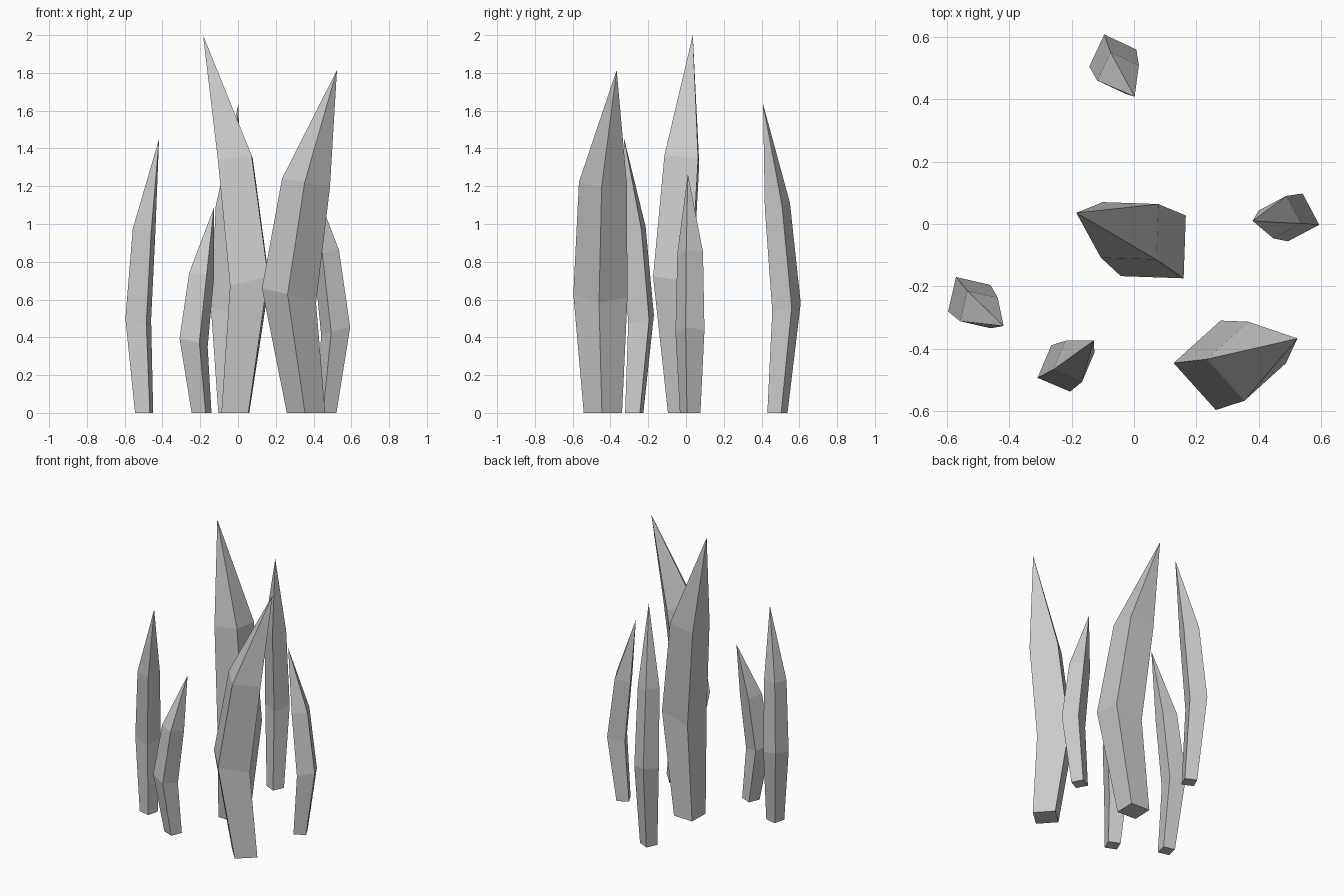
import bpy
import bmesh
from math import cos, sin, radians
from mathutils import Vector

if "Cube" in bpy.data.objects:
    bpy.data.objects.remove(bpy.data.objects["Cube"])


def crystal(name, height, foot, bulge, tip, radius, angle):
    """Four-sided bent shard: base, bulging middle, shoulder, then a point."""
    lean = (Vector(bulge) - Vector(foot)).normalized()
    bm = bmesh.new()

    # (centre, height fraction, radius scale, tilt of the ring along the lean)
    levels = [(foot, 0.0, 0.80, 0.0),
              (bulge, 0.342, 1.13, 0.28),
              (foot, 0.671, 1.0, 0.18)]
    rings = []
    for centre, frac, scale, tilt in levels:
        ring = []
        for i in range(4):
            a = radians(angle + 90 * i)
            d = Vector((cos(a), sin(a))) * radius * scale
            z = height * frac + tilt * d.dot(lean)
            ring.append(bm.verts.new((centre[0] + d.x, centre[1] + d.y, z)))
        rings.append(ring)

    point = bm.verts.new((tip[0], tip[1], height))
    bm.faces.new(rings[0][::-1])
    for i in range(4):
        j = (i + 1) % 4
        for low, high in zip(rings, rings[1:]):
            bm.faces.new((low[i], low[j], high[j], high[i]))
        bm.faces.new((rings[2][i], rings[2][j], point))

    mesh = bpy.data.meshes.new(name)
    bm.to_mesh(mesh)
    bm.free()
    bpy.context.collection.objects.link(bpy.data.objects.new(name, mesh))


# Two large shards
crystal("centre_crystal", 2.0, (-0.014, -0.022), (0.062, -0.07),
        (-0.185, 0.036), 0.126, 43)
crystal("front_right_crystal", 1.815, (0.36, -0.44), (0.27, -0.453),
        (0.524, -0.367), 0.127, -3)

# Four slender shards around them
crystal("back_crystal", 1.635, (-0.051, 0.484), (-0.068, 0.532),
        (0.002, 0.408), 0.071, 20)
crystal("left_crystal", 1.45, (-0.497, -0.274), (-0.528, -0.238),
        (-0.418, -0.327), 0.071, 32)
crystal("right_crystal", 1.265, (0.467, 0.022), (0.517, 0.021),
        (0.38, 0.01), 0.071, -17)
crystal("front_left_crystal", 1.085, (-0.193, -0.44), (-0.235, -0.463),
        (-0.128, -0.373), 0.071, 22)
